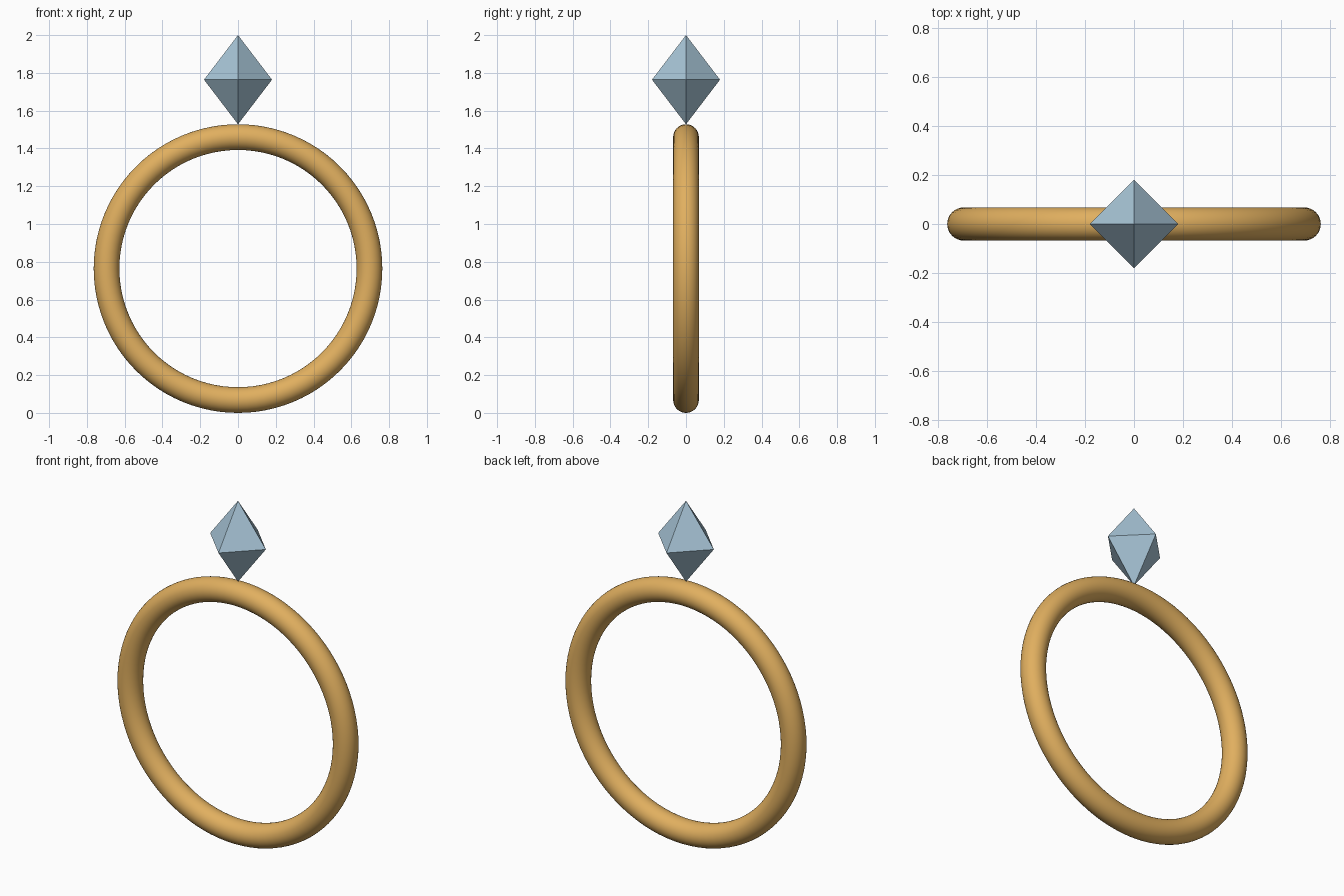
import bpy
import bmesh
from math import pi
from mathutils import Vector

cube = bpy.data.objects.get("Cube")
if cube:
    bpy.data.objects.remove(cube, do_unlink=True)

MAJOR, MINOR = 0.696, 0.068      # ring centreline and tube radius
RING_Z = MAJOR + MINOR
GEM_RADIUS, GEM_TOP = 0.18, 2.0
GEM_HALF = (GEM_TOP - 2 * RING_Z) / 2


def make_material(name, rgb):
    mat = bpy.data.materials.new(name)
    mat.use_nodes = True
    color = (*rgb, 1.0)
    mat.diffuse_color = color
    mat.node_tree.nodes["Principled BSDF"].inputs["Base Color"].default_value = color
    return mat


gold = make_material("gold", (0.75, 0.43, 0.115))
pale_blue = make_material("pale_blue", (0.39, 0.56, 0.68))

# Upright band, smooth all round
bpy.ops.mesh.primitive_torus_add(
    major_segments=96, minor_segments=32, major_radius=MAJOR, minor_radius=MINOR,
    location=(0, 0, RING_Z), rotation=(pi / 2, 0, 0))
band = bpy.context.object
band.name = "band"
band.data.materials.append(gold)
bpy.ops.object.transform_apply(location=False, rotation=True, scale=True)
bpy.ops.object.shade_smooth()

# Flat-faced eight-sided gem balanced on the top of the band
bm = bmesh.new()
size = Vector((GEM_RADIUS, GEM_RADIUS, GEM_HALF))
for axis in range(3):
    for sign in (-1, 1):
        tip = Vector()
        tip[axis] = sign * size[axis]
        bm.verts.new(tip)
bmesh.ops.convex_hull(bm, input=bm.verts)
bmesh.ops.recalc_face_normals(bm, faces=bm.faces)
mesh = bpy.data.meshes.new("gem")
bm.to_mesh(mesh)
bm.free()
mesh.materials.append(pale_blue)
gem = bpy.data.objects.new("gem", mesh)
gem.location.z = GEM_TOP - GEM_HALF
bpy.context.collection.objects.link(gem)
